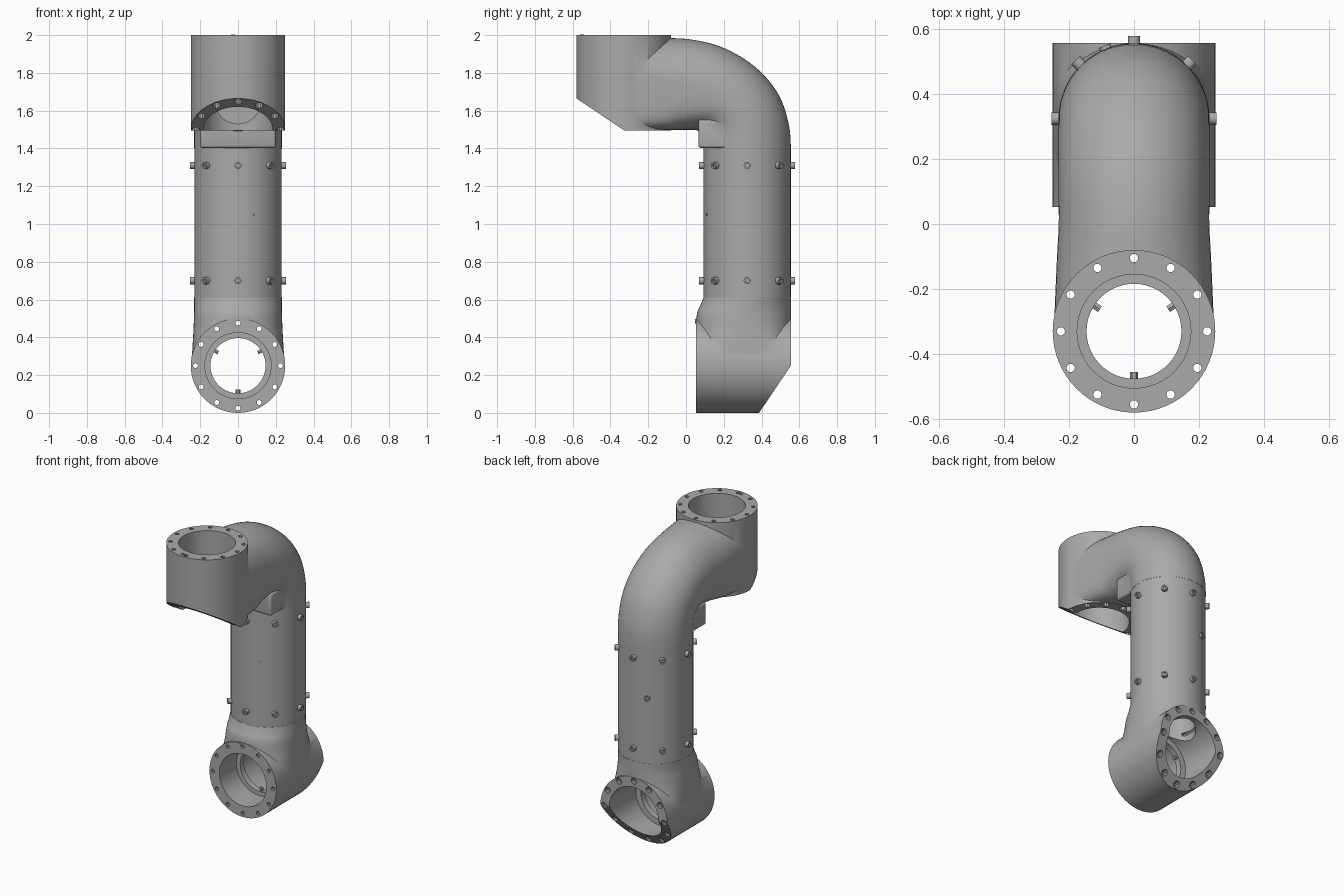
import bpy, bmesh, math
from mathutils import Vector, Matrix

if "Cube" in bpy.data.objects:
    bpy.data.objects.remove(bpy.data.objects["Cube"])

metal = bpy.data.materials.new("grey_metal")
metal.diffuse_color = (0.4, 0.4, 0.4, 1)
metal.use_nodes = True
metal.node_tree.nodes["Principled BSDF"].inputs["Base Color"].default_value = metal.diffuse_color


def make(name, bm, M=Matrix()):
    bm.transform(M)
    bmesh.ops.recalc_face_normals(bm, faces=bm.faces[:])
    me = bpy.data.meshes.new(name)
    bm.to_mesh(me)
    bm.free()
    me.materials.append(metal)
    ob = bpy.data.objects.new(name, me)
    bpy.context.collection.objects.link(ob)
    return ob


def skin(bm, rings):
    """Join rings of points into a closed, capped solid."""
    vs = [[bm.verts.new(p) for p in r] for r in rings]
    n = len(vs[0])
    for a, b in zip(vs, vs[1:]):
        for i in range(n):
            bm.faces.new((a[i], a[(i + 1) % n], b[(i + 1) % n], b[i]))
    bm.faces.new(vs[0])
    bm.faces.new(vs[-1])


def lathe(bm, profile, origin, axis, n=48):
    """Solid turned around an axis; profile = (distance, radius)."""
    Q = Vector(axis).to_track_quat('Z', 'Y')
    skin(bm, [[Vector(origin) + Q @ Vector((r * math.cos(2 * math.pi * i / n),
                                            r * math.sin(2 * math.pi * i / n), d))
               for i in range(n)] for d, r in profile])


def loft(keys, n=64, steps=5):
    """Sections in the yz plane: outer y,z, inner y,z, half width, outer and inner squareness."""
    rows = []
    for k in range(len(keys) - 1):
        p0, p1, p2, p3 = (keys[min(max(k + j, 0), len(keys) - 1)] for j in (-1, 0, 1, 2))
        for s in range(steps):
            t = s / steps
            rows.append([0.5 * (2 * b + (c - a) * t + (2 * a - 5 * b + 4 * c - d) * t * t
                                + (3 * b - a - 3 * c + d) * t ** 3)
                         for a, b, c, d in zip(p0, p1, p2, p3)])
    rows.append(keys[-1])
    rings = []
    for oy, oz, iy, iz, w, eo, ei in rows:
        ring = []
        for i in range(n):
            a = 2 * math.pi * (i + 0.5) / n
            c, s = math.cos(a), math.sin(a)
            e = eo if s > 0 else ei
            x = w * math.copysign(abs(c) ** (2 / e), c)
            v = math.copysign(abs(s) ** (2 / e), s)
            ring.append(((x, (oy + iy) / 2 + v * (oy - iy) / 2, (oz + iz) / 2 + v * (oz - iz) / 2)))
        rings.append(ring)
    bm = bmesh.new()
    skin(bm, rings)
    return bm


def combine(ob, other, op):
    mod = ob.modifiers.new(op, 'BOOLEAN')
    mod.operation, mod.solver, mod.object = op, 'EXACT', other
    bpy.context.view_layer.objects.active = ob
    bpy.ops.object.modifier_apply(modifier=mod.name)
    bpy.data.objects.remove(other)


def turned(profile, origin, axis, M=Matrix(), name="helper", n=48):
    bm = bmesh.new()
    lathe(bm, profile, origin, axis, n)
    return make(name, bm, M)


DEPTH, R = 0.505, 0.25


def add_joint(body, M, label, pin_z):
    """Bored flange joint: local flange at y = 0, bore along +y, arm towards +z."""
    Y = (0, 1, 0)
    combine(body, turned([(0, R), (DEPTH, R)], (0, 0, 0), Y, M, n=64), 'UNION')
    # slanted cut on the far outer corner
    bm = bmesh.new()
    pts = [(0.30, -0.302), (0.545, 0.062), (0.8, 0.062), (0.8, -0.302)]
    skin(bm, [[(x, y, z) for y, z in pts] for x in (-0.4, 0.4)])
    combine(body, make("helper", bm, M), 'DIFFERENCE')
    # stepped bore with an inner ledge, and the passage into the arm
    bore = [(-0.05, 0.175), (0.18, 0.175), (0.18, 0.146), (0.22, 0.146), (0.22, 0.184), (0.7, 0.184)]
    combine(body, turned(bore, (0, 0, 0), Y, M), 'DIFFERENCE')
    combine(body, turned([(0, 0.12), (0.40, 0.12)], (0, 0.35, 0), (0, 0, 1), M, n=32), 'DIFFERENCE')
    # twelve counterbored bolt holes
    bm = bmesh.new()
    for k in range(12):
        a = k * math.pi / 6
        x, z = 0.225 * math.cos(a), 0.225 * math.sin(a)
        seat = min(DEPTH, 0.335 + (z + 0.25) * 0.175 / 0.26) - 0.03
        lathe(bm, [(-0.05, 0.013), (seat, 0.013), (seat, 0.021), (0.62, 0.021)], (x, 0, z), Y, 10)
    combine(body, make("helper", bm, M), 'DIFFERENCE')
    # three little screws on the ledge and a pin on the flange
    bm = bmesh.new()
    for deg in (33, 147, 270):
        d = Vector((math.cos(math.radians(deg)), 0, math.sin(math.radians(deg))))
        lathe(bm, [(0, 0.012), (0.04, 0.012)], d * 0.125 + Vector((0, 0.2, 0)), d, 6)
    make(label + "_ledge_screws", bm, M)
    turned([(0, 0.011), (0.008, 0.011)], (-0.027, -0.004, pin_z), Y, M, label + "_pin", 8)


# upper elbow housing
elbow = make("upper_elbow", loft([
    (0.556, 1.40, 0.093, 1.40, 0.232, 2, 2),
    (0.546, 1.52, 0.090, 1.44, 0.232, 2, 2),
    (0.503, 1.66, 0.085, 1.47, 0.232, 2, 2),
    (0.425, 1.775, 0.070, 1.49, 0.232, 2, 2.2),
    (0.315, 1.87, 0.045, 1.498, 0.232, 2, 2.6),
    (0.18, 1.94, 0.0, 1.498, 0.232, 2, 3.2),
    (0.04, 1.975, -0.05, 1.498, 0.232, 2, 4),
    (-0.10, 1.985, -0.14, 1.498, 0.238, 2.1, 6),
    (-0.33, 1.985, -0.33, 1.498, 0.247, 2.6, 8)]))
# block under the elbow
bm = bmesh.new()
bmesh.ops.create_cube(bm, size=1, matrix=Matrix.Translation((0, 0.19, 1.477))
                      @ Matrix.Diagonal((0.40, 0.25, 0.15, 1)))
bmesh.ops.bevel(bm, geom=bm.edges[:], offset=0.015, segments=3, profile=0.5, affect='EDGES')
combine(elbow, make("helper", bm), 'UNION')
add_joint(elbow, Matrix.Translation((0, -0.33, 2)) @ Matrix.Rotation(-math.pi / 2, 4, 'X'),
          "upper", -0.22)

# lower neck and joint
neck = make("lower_joint", loft([
    (0.556, 0.61, 0.092, 0.61, 0.232, 2, 2),
    (0.556, 0.57, 0.076, 0.57, 0.232, 2, 2.05),
    (0.556, 0.52, 0.057, 0.52, 0.233, 2.1, 2.2),
    (0.556, 0.42, 0.054, 0.42, 0.237, 2.5, 2.6),
    (0.556, 0.27, 0.054, 0.27, 0.246, 4, 4)]))
add_joint(neck, Matrix.Translation((0, 0.052, 0.25)), "lower", 0.235)

# straight middle tube
CY = 0.324
turned([(0.60, 0.2308), (1.41, 0.2308)], (0, CY, 0), (0, 0, 1), name="middle_tube", n=64)

# radial cap screws with hex sockets in two rows, plus one at mid height
screws = bmesh.new()
head = [(0.215, 0.019), (0.254, 0.019), (0.254, 0.010), (0.244, 0.010)]
spots = [(z, k * 45) for z in (0.70, 1.31) for k in range(8)] + [(1.05, 112)]
for z, deg in spots:
    a = math.radians(deg)
    prof = head if z != 1.05 else [(d - 0.012, r) for d, r in head]
    lathe(screws, prof, (0, CY, z), (math.cos(a), math.sin(a), 0), 12)
make("tube_screws", screws)

# small peg on the front of the tube
a = math.radians(-68)
turned([(0.225, 0.007), (0.234, 0.007)], (0, CY, 1.05), (math.cos(a), math.sin(a), 0),
       name="tube_peg", n=8)

# smooth curves, sharp machined edges
bpy.ops.object.select_all(action='SELECT')
bpy.context.view_layer.objects.active = elbow
bpy.ops.object.shade_smooth_by_angle(angle=math.radians(35))
